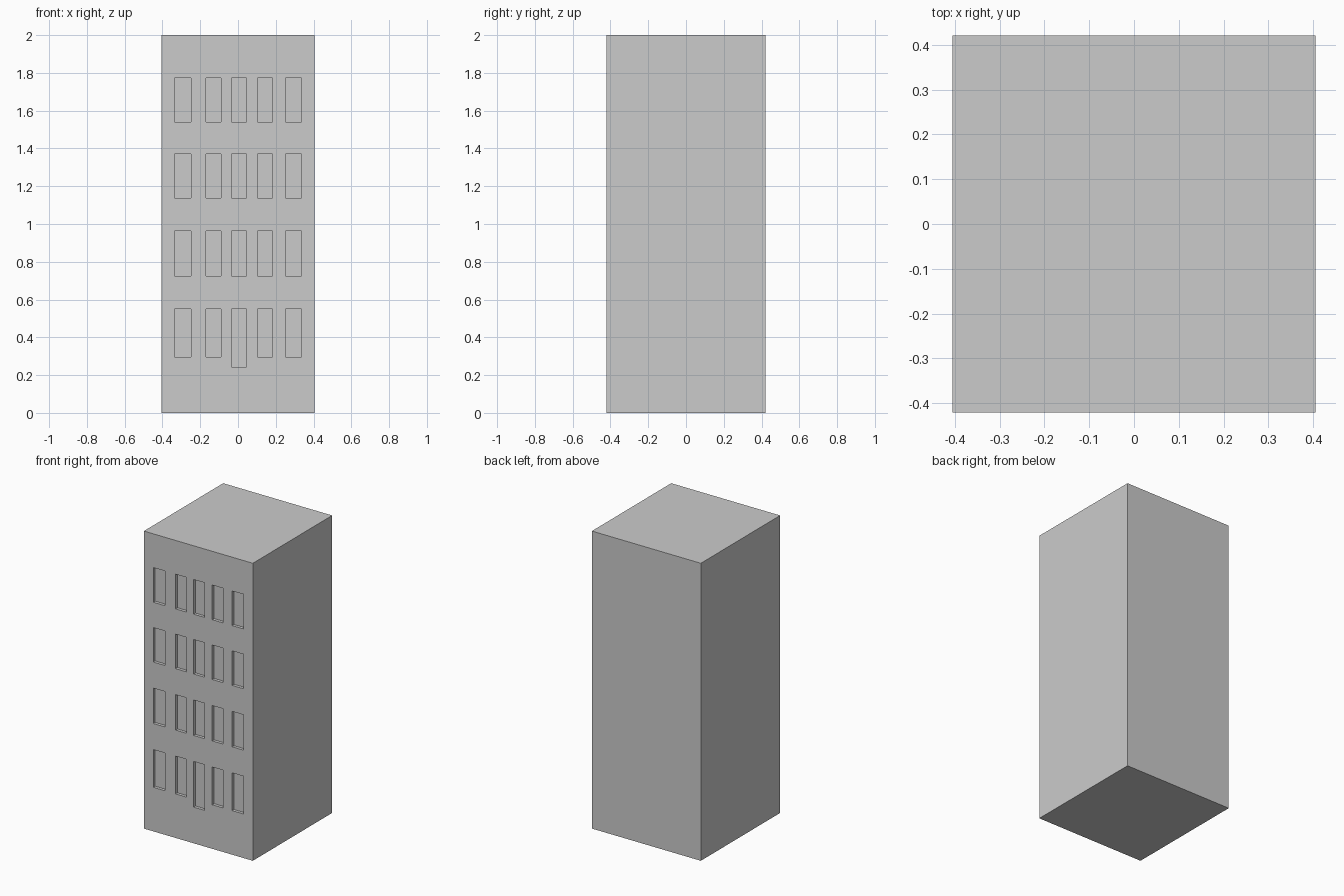
import bpy, bmesh
from mathutils import Matrix, Vector

if "Cube" in bpy.data.objects:
    bpy.data.objects.remove(bpy.data.objects["Cube"])

W, D, H = 0.81, 0.842, 2.0
DEPTH = 0.02
COLUMNS = [(-0.335, -0.25), (-0.17, -0.09), (-0.035, 0.045), (0.103, 0.183), (0.251, 0.336)]
ROWS = [(0.296, 0.55), (0.725, 0.963), (1.138, 1.37), (1.54, 1.773)]


def add_box(bm, lo, hi):
    lo, hi = Vector(lo), Vector(hi)
    m = Matrix.Translation((lo + hi) / 2) @ Matrix.Diagonal((*(hi - lo), 1))
    bmesh.ops.create_cube(bm, size=1, matrix=m)


def make_object(name, boxes):
    bm = bmesh.new()
    for lo, hi in boxes:
        add_box(bm, lo, hi)
    mesh = bpy.data.meshes.new(name)
    bm.to_mesh(mesh)
    bm.free()
    obj = bpy.data.objects.new(name, mesh)
    bpy.context.collection.objects.link(obj)
    return obj


# Tower block
tower = make_object("tower", [((-W / 2, -D / 2, 0), (W / 2, D / 2, H))])

# Window recesses on the front; the lowest middle one reaches further down as a door
boxes = []
for r, (z0, z1) in enumerate(ROWS):
    for c, (x0, x1) in enumerate(COLUMNS):
        bottom = 0.243 if (r, c) == (0, 2) else z0
        boxes.append(((x0, -D / 2 - 0.1, bottom), (x1, -D / 2 + DEPTH, z1)))
cutter = make_object("window_cutters", boxes)
cutter.hide_render = True

# Carve the recesses and remove the cutter
mod = tower.modifiers.new("windows", 'BOOLEAN')
mod.operation = 'DIFFERENCE'
mod.solver = 'EXACT'
mod.object = cutter
bpy.context.view_layer.objects.active = tower
bpy.ops.object.modifier_apply(modifier=mod.name)
bpy.data.objects.remove(cutter)
